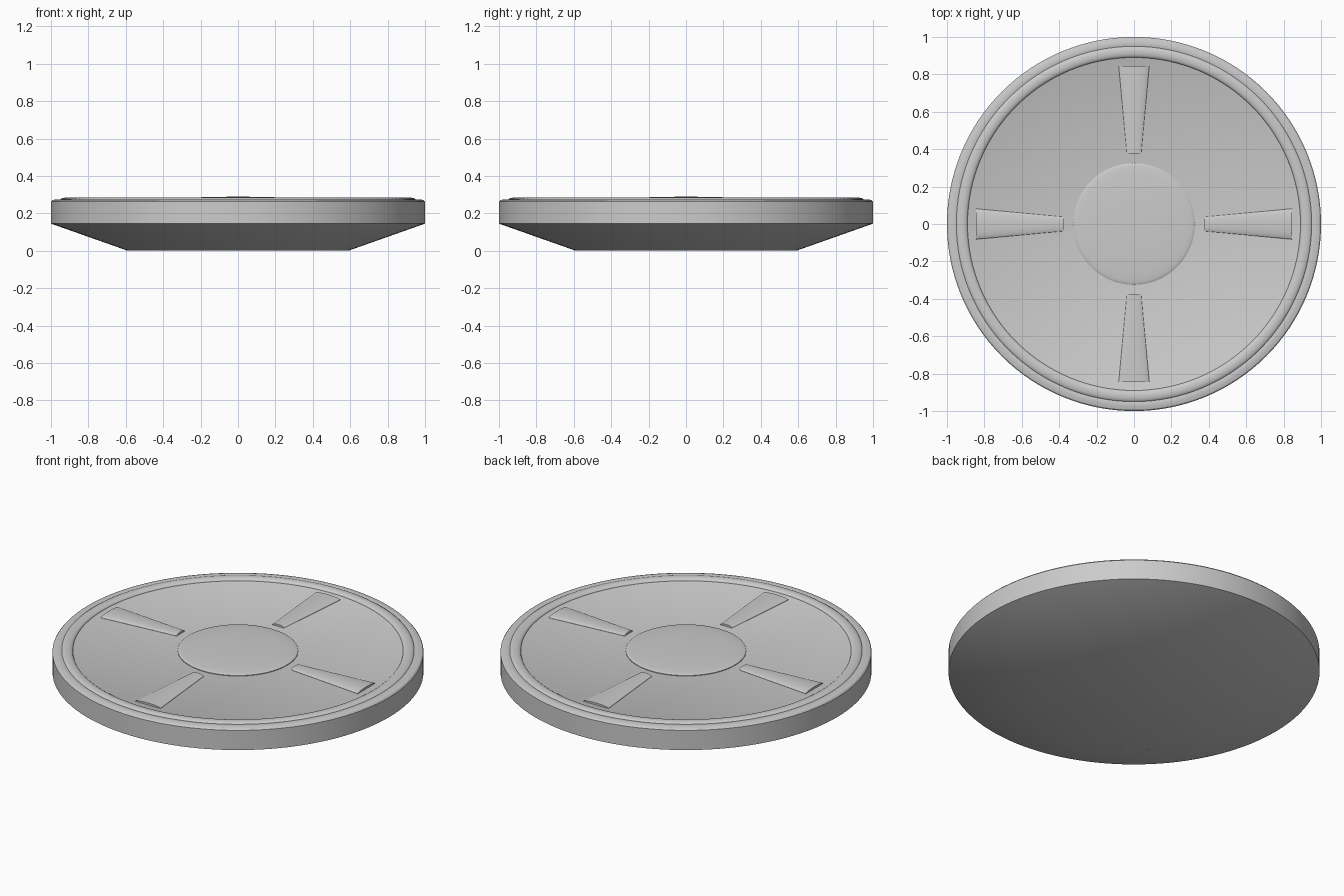
import bpy, bmesh, math
from math import sin, cos, pi

if "Cube" in bpy.data.objects:
    bpy.data.objects.remove(bpy.data.objects["Cube"])

SEG = 128
FLOOR = 0.270


def finish(bm, name, angle=30):
    bmesh.ops.remove_doubles(bm, verts=bm.verts, dist=1e-5)
    bmesh.ops.recalc_face_normals(bm, faces=bm.faces)
    mesh = bpy.data.meshes.new(name)
    bm.to_mesh(mesh)
    bm.free()
    obj = bpy.data.objects.new(name, mesh)
    bpy.context.collection.objects.link(obj)
    bpy.ops.object.select_all(action='DESELECT')
    obj.select_set(True)
    bpy.context.view_layer.objects.active = obj
    bpy.ops.object.shade_smooth_by_angle(angle=math.radians(angle))
    return obj


def lathe(name, profile, closed=False, angle=30):
    """Spin a (radius, z) profile about the z axis."""
    bm = bmesh.new()
    verts = [bm.verts.new((r, 0, z)) for r, z in profile]
    edges = [bm.edges.new(p) for p in zip(verts, verts[1:])]
    if closed:
        edges.append(bm.edges.new((verts[-1], verts[0])))
    bmesh.ops.spin(bm, geom=verts + edges, cent=(0, 0, 0), axis=(0, 0, 1),
                   angle=2 * pi, steps=SEG)
    return finish(bm, name, angle)


# Dish body: flat base, flared underside, straight side, rounded top rim
lathe("dish_body", [(0, 0), (0.59, 0), (1.0, 0.145), (1.0, 0.262), (0.993, 0.27),
                    (0.975, 0.275), (0.95, 0.275), (0.94, FLOOR), (0, FLOOR)])

# Raised ring just inside the rim
ring = [(0.921 + 0.031 * cos(a), FLOOR + 0.014 * sin(a))
        for a in (i * pi / 8 for i in range(9))]
lathe("rim_ring", ring + [(0.89, FLOOR - 0.01), (0.952, FLOOR - 0.01)], closed=True, angle=50)

# Shallow central button
dome = [(0.325 * cos(a), FLOOR + 0.004 + 0.015 * sin(a))
        for a in (i * pi / 20 for i in range(11))]
lathe("centre_button", [(0, FLOOR - 0.01), (0.325, FLOOR - 0.01)] + dome, angle=40)


# Tapered spokes with gently arched tops
def spoke(name, turn):
    bm = bmesh.new()
    ends = []
    for radius, half in ((0.377, 0.038), (0.845, 0.082)):
        section = [(-half, FLOOR - 0.01)]
        section += [(-half * cos(a), FLOOR + 0.001 + 0.011 * sin(a))
                    for a in (i * pi / 12 for i in range(13))]
        section.append((half, FLOOR - 0.01))
        ends.append([bm.verts.new((radius, y, z)) for y, z in section])
    inner, outer = ends
    n = len(inner)
    for i in range(n):
        j = (i + 1) % n
        bm.faces.new((inner[i], inner[j], outer[j], outer[i]))
    bm.faces.new(inner)
    bm.faces.new(outer)
    finish(bm, name).rotation_euler.z = turn


for k, side in enumerate(("right", "back", "left", "front")):
    spoke("spoke_" + side, k * pi / 2)
